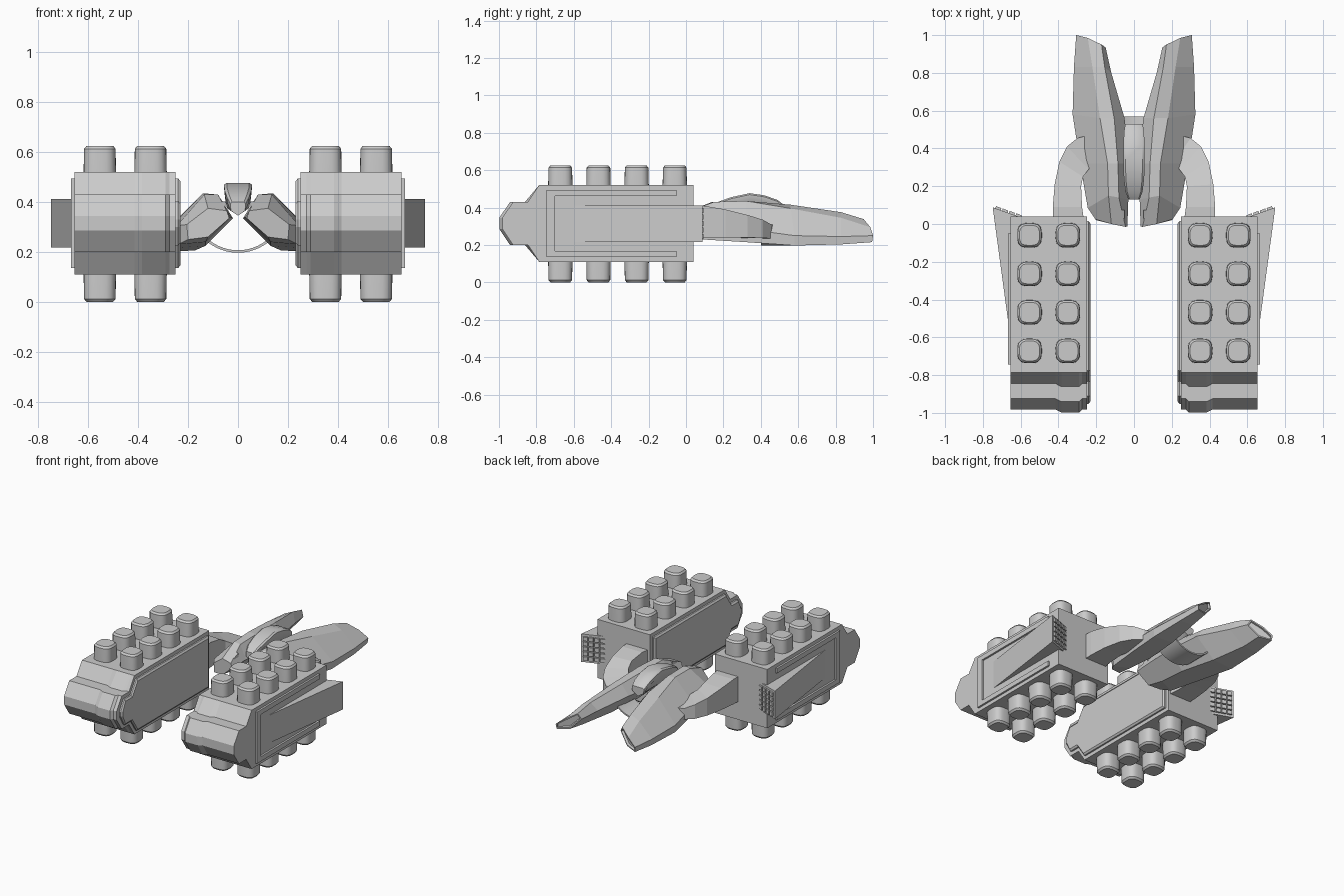
import bpy, bmesh, math
from mathutils import Vector

if "Cube" in bpy.data.objects:
    bpy.data.objects.remove(bpy.data.objects["Cube"])


def finish(name, bm, mirror=True, smooth=False):
    bmesh.ops.recalc_face_normals(bm, faces=bm.faces)
    me = bpy.data.meshes.new(name)
    bm.to_mesh(me)
    bm.free()
    ob = bpy.data.objects.new(name, me)
    bpy.context.collection.objects.link(ob)
    if mirror:
        ob.modifiers.new("mirror", 'MIRROR').use_mirror_merge = False
    if smooth:
        bpy.context.view_layer.objects.active = ob
        ob.select_set(True)
        bpy.ops.object.shade_smooth_by_angle(angle=math.radians(35))
        ob.select_set(False)
    return ob


def loft(bm, rings):
    """Skin matching rings of points and cap both ends; returns the caps."""
    vs = [[bm.verts.new(p) for p in r] for r in rings]
    n = len(rings[0])
    for a, b in zip(vs, vs[1:]):
        for i in range(n):
            j = (i + 1) % n
            bm.faces.new((a[i], a[j], b[j], b[i]))
    return bm.faces.new(vs[0][::-1]), bm.faces.new(vs[-1])


def box(bm, x, y, z):
    ring = lambda h: [(x[0], y[0], h), (x[1], y[0], h), (x[1], y[1], h), (x[0], y[1], h)]
    loft(bm, [ring(z[0]), ring(z[1])])


# Pod body: stepped nose profile lofted across x, inner half slightly forward
def pod_profile(x, push=0.0):
    top = [(0.04, 0.52), (-0.785, 0.52), (-0.845 - push, 0.43), (-0.925 - push, 0.43),
           (-0.982 - push, 0.345)]
    pts = top + [(y, 0.63 - z) for y, z in reversed(top)]
    return [(x, y, z) for y, z in pts]


bm = bmesh.new()
loft(bm, [pod_profile(x, p) for x, p in ((0.25, 0), (0.275, 0), (0.29, 0.016),
                                         (0.385, 0.016), (0.415, 0), (0.655, 0))])
finish("pod_body", bm)

# Bevelled cover plate on the inner side of each pod
def plate(x, s):
    top = [(0.015 - s, 0.495 - s), (-0.775, 0.495 - s), (-0.835, 0.405 - s),
           (-0.91, 0.405 - s), (-0.952 + s, 0.33)]
    return [(x, y, z) for y, z in top + [(y, 0.63 - z) for y, z in reversed(top)]]


bm = bmesh.new()
loft(bm, [plate(0.26, 0), plate(0.24, 0), plate(0.231, 0.012)])
finish("inner_side_plate", bm)

# C-shaped raised frame on the outer side
bm = bmesh.new()
c = [(-0.05, 0.495), (-0.745, 0.495), (-0.745, 0.135), (-0.05, 0.135),
     (-0.05, 0.168), (-0.70, 0.168), (-0.70, 0.462), (-0.05, 0.462)]
loft(bm, [[(x, y, z) for y, z in c] for x in (0.645, 0.668)])
finish("outer_side_frame", bm)

# Studs above and below: rounded-square columns through the body
bm = bmesh.new()
n = 24
def stud_ring(cx, cy, r, z):
    out = []
    for i in range(n):
        a = 2 * math.pi * (i + 0.5) / n
        ca, sa = math.cos(a), math.sin(a)
        k = r / (abs(ca) ** 3.2 + abs(sa) ** 3.2) ** (1 / 3.2)
        out.append((cx + k * ca, cy + k * sa, z))
    return out


for cx in (0.35, 0.553):
    for row in range(4):
        cy = -0.06 - 0.204 * row
        loft(bm, [stud_ring(cx, cy, r, z) for r, z in (
            (0.053, 0), (0.063, 0.012), (0.065, 0.11), (0.065, 0.52),
            (0.063, 0.613), (0.053, 0.625))])
finish("studs", bm, smooth=True)

# Wedge intake with a grille of recessed cells on its rear face
bm = bmesh.new()
zlo, zhi = 0.217, 0.412
tri = [(0.748, 0.088), (0.655, -0.60), (0.585, 0.03)]
lo = [bm.verts.new((x, y, zlo)) for x, y in tri]
hi = [bm.verts.new((x, y, zhi)) for x, y in tri]
bm.faces.new(lo)
bm.faces.new(hi)
for i in (0, 1):
    bm.faces.new((lo[i], lo[i + 1], hi[i + 1], hi[i]))
cols, rows = 4, 5
a, b = Vector((*tri[2], zlo)), Vector((*tri[0], zlo))
frame, cells = 0.06, []
us = [0] + [frame + (1 - 2 * frame) * i / cols for i in range(cols + 1)] + [1]
ws = [0] + [frame + (1 - 2 * frame) * i / rows for i in range(rows + 1)] + [1]
grid = [[bm.verts.new(a.lerp(b, u) + Vector((0, 0, (zhi - zlo) * w))) for u in us] for w in ws]
for r in range(len(ws) - 1):
    for q in range(len(us) - 1):
        f = bm.faces.new((grid[r][q + 1], grid[r][q], grid[r + 1][q], grid[r + 1][q + 1]))
        if 0 < r <= rows and 0 < q <= cols:
            cells.append(f)
bmesh.ops.remove_doubles(bm, verts=bm.verts, dist=1e-5)
bmesh.ops.recalc_face_normals(bm, faces=bm.faces)
bmesh.ops.inset_individual(bm, faces=cells, thickness=0.005)
bmesh.ops.inset_individual(bm, faces=cells, thickness=0.0005, depth=-0.012)
finish("side_intake", bm)

# Arms curving from the pod's rear into the hulls: (outer xy, inner xy, z low, z high)
bm = bmesh.new()
arm = [((0.43, 0.02), (0.265, 0.02), 0.235, 0.41), ((0.43, 0.09), (0.275, 0.09), 0.237, 0.41),
       ((0.42, 0.21), (0.28, 0.20), 0.24, 0.39), ((0.395, 0.33), (0.27, 0.25), 0.24, 0.36),
       ((0.355, 0.41), (0.24, 0.29), 0.237, 0.335), ((0.30, 0.455), (0.20, 0.31), 0.235, 0.31),
       ((0.20, 0.48), (0.15, 0.33), 0.24, 0.31)]
loft(bm, [[(*o, l), (*o, h), (*i, h), (*i, l)] for o, i, l, h in arm])
finish("arm", bm)

# Tilted hulls: outer low, outer high, ridge, inner high, inner low, underside
bm = bmesh.new()
hull = [
    [(.20, .02, .25), (.205, .025, .31), (.12, .0, .375), (.045, -.015, .365), (.035, -.012, .335), (.12, .0, .26)],
    [(.24, .08, .23), (.245, .085, .305), (.135, .15, .43), (.08, .14, .43), (.03, .13, .34), (.13, .12, .24)],
    [(.28, .32, .215), (.285, .32, .285), (.14, .32, .435), (.085, .32, .43), (.02, .32, .335), (.13, .32, .225)],
    [(.318, .58, .197), (.325, .58, .25), (.18, .56, .395), (.105, .56, .415), (.05, .56, .345), (.17, .58, .207)],
    [(.315, .83, .203), (.318, .83, .245), (.22, .83, .345), (.155, .83, .375), (.12, .80, .315), (.21, .83, .21)],
    [(.303, .995, .215), (.306, 1.0, .25), (.245, .985, .295), (.172, .95, .338), (.15, .935, .30), (.22, .965, .225)],
]
front, tip = loft(bm, hull)
bmesh.ops.recalc_face_normals(bm, faces=bm.faces)
bmesh.ops.inset_individual(bm, faces=[tip], thickness=0.01)
bmesh.ops.inset_individual(bm, faces=[tip], thickness=0.002, depth=-0.015)
finish("hull", bm)

# Small raised blocks on the front prongs
bm = bmesh.new()
ring = lambda y, z: [(.05, y, z - .03), (.085, y, z - .03), (.085, y, z + .006), (.05, y, z + .006)]
loft(bm, [ring(.03, .378), ring(.075, .397)])
finish("prong_block", bm)

# Central canopy with a V-shaped underside
bm = bmesh.new()
can = [(.13, .03, .40), (.17, .045, .43), (.24, .054, .455), (.34, .056, .477),
       (.42, .056, .465), (.49, .053, .44), (.53, .046, .41)]
loft(bm, [[(-w, y, t - .008), (-w * .8, y, t), (w * .8, y, t), (w, y, t - .008),
           (w * .95, y, t - .035), (0, y, .345), (-w * .95, y, t - .035)] for y, w, t in can])
finish("canopy", bm, mirror=False, smooth=True)

# Curved keel strap joining the hulls from below
bm = bmesh.new()
rings = []
for i in range(17):
    t = math.radians(-52 + 104 * i / 16)
    s, k = math.sin(t), math.cos(t)
    o, m = (.195 * s, .392 - .195 * k), (.185 * s, .392 - .185 * k)
    rings.append([(o[0], .40, o[1]), (o[0], .57, o[1]), (m[0], .57, m[1]), (m[0], .40, m[1])])
loft(bm, rings)
finish("keel_strap", bm, mirror=False, smooth=True)
